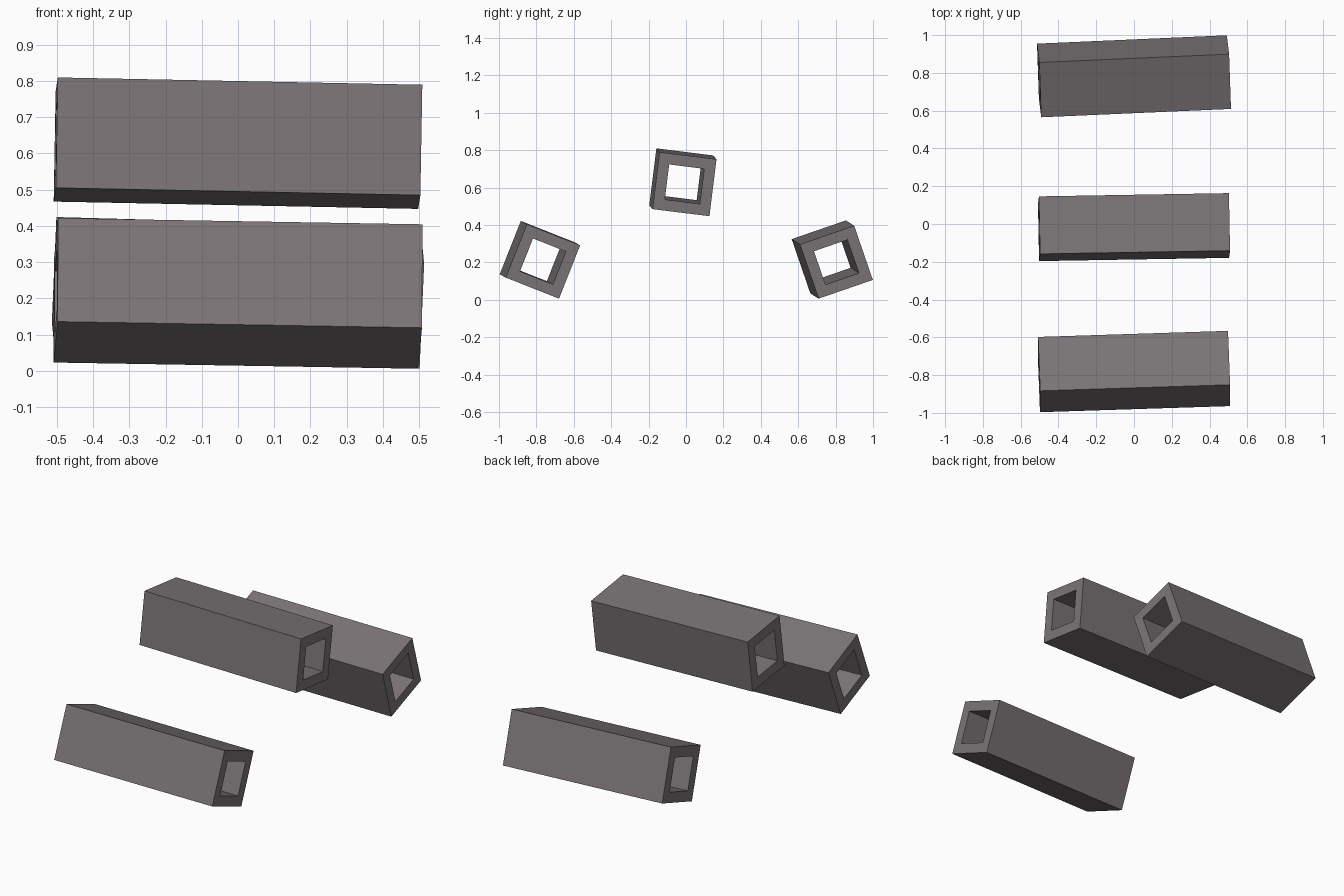
import bpy
import bmesh
from math import radians
from mathutils import Matrix, Vector

old = bpy.data.objects.get("Cube")
if old:
    bpy.data.objects.remove(old, do_unlink=True)

LENGTH, SIDE, WALL = 1.006, 0.307, 0.059

# One flat warm grey for everything
grey = bpy.data.materials.new("warm_grey")
grey.use_nodes = True
colour = (0.195, 0.175, 0.18, 1)
grey.diffuse_color = colour
grey.node_tree.nodes["Principled BSDF"].inputs["Base Color"].default_value = colour


def square_tube(name, right_end, left_end, roll):
    """Hollow square tube running between two (y, z) end centres."""
    bm = bmesh.new()
    bmesh.ops.create_cube(bm, size=1, matrix=Matrix.Diagonal((LENGTH, SIDE, SIDE, 1)))

    # Inset both ends, then join the two openings with inner walls
    ends = [f for f in bm.faces if abs(f.normal.x) > 0.9]
    bmesh.ops.inset_individual(bm, faces=ends, thickness=WALL, use_even_offset=True)
    rims = [e for f in ends for e in f.edges]
    bmesh.ops.delete(bm, geom=ends, context='FACES_ONLY')
    bmesh.ops.bridge_loops(bm, edges=rims)
    bmesh.ops.recalc_face_normals(bm, faces=bm.faces)

    mesh = bpy.data.meshes.new(name)
    bm.to_mesh(mesh)
    bm.free()
    mesh.materials.append(grey)

    # Roll about the long axis, then tilt along the line between the ends
    a, b = Vector((-0.5, *right_end)), Vector((0.5, *left_end))
    tilt = Vector((1, 0, 0)).rotation_difference(b - a).to_matrix().to_4x4()
    tube = bpy.data.objects.new(name, mesh)
    tube.matrix_world = (Matrix.Translation((a + b) / 2) @ tilt
                         @ Matrix.Rotation(radians(roll), 4, 'X'))
    bpy.context.collection.objects.link(tube)


# Two lower tubes and the raised one between them
square_tube("front_tube", (-0.797, 0.222), (-0.765, 0.205), -21.6)
square_tube("raised_middle_tube", (-0.025, 0.638), (-0.008, 0.618), -7.1)
square_tube("back_tube", (0.76, 0.229), (0.804, 0.201), 19)
